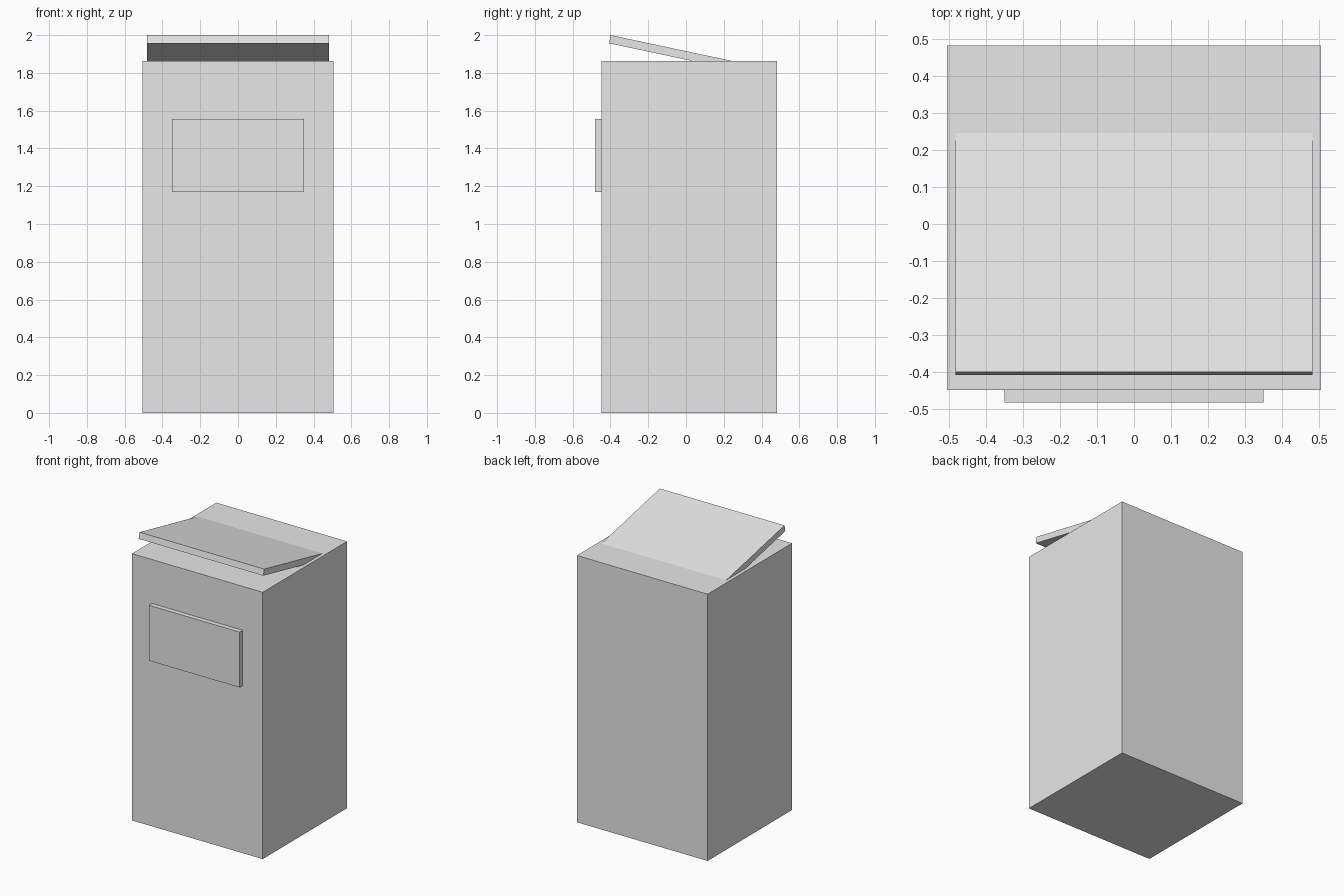
import bpy
import math

# Remove the default object only
default = bpy.data.objects.get("Cube")
if default:
    bpy.data.objects.remove(default, do_unlink=True)

# Single light grey colour
grey = bpy.data.materials.new("light_grey")
grey.use_nodes = True
colour = (0.8, 0.8, 0.8, 1.0)
grey.diffuse_color = colour
for node in grey.node_tree.nodes:
    if node.type == "BSDF_PRINCIPLED":
        node.inputs["Base Color"].default_value = colour


def box(name, size, centre, tilt=0.0):
    """Flat-shaded box, optionally tilted about the x axis."""
    bpy.ops.mesh.primitive_cube_add(size=1, location=centre)
    obj = bpy.context.object
    obj.name = name
    obj.scale = size
    bpy.ops.object.transform_apply(location=False, rotation=False, scale=True)
    obj.rotation_euler.x = math.radians(tilt)
    obj.data.materials.append(grey)
    return obj


BODY_HEIGHT = 1.863
BODY_DEPTH = 0.931
BODY_Y = 0.017

# Tall bin body
box("bin_body", (1.01, BODY_DEPTH, BODY_HEIGHT), (0, BODY_Y, BODY_HEIGHT / 2))

# Lid raised at the front, its back sunk into the body
box("tilted_lid", (0.963, 0.86, 0.044), (0, BODY_Y, 1.889), tilt=-12)

# Raised panel on the front, seated slightly into the body
box("front_panel", (0.7, 0.06, 0.387), (0, -0.452, 1.363))
